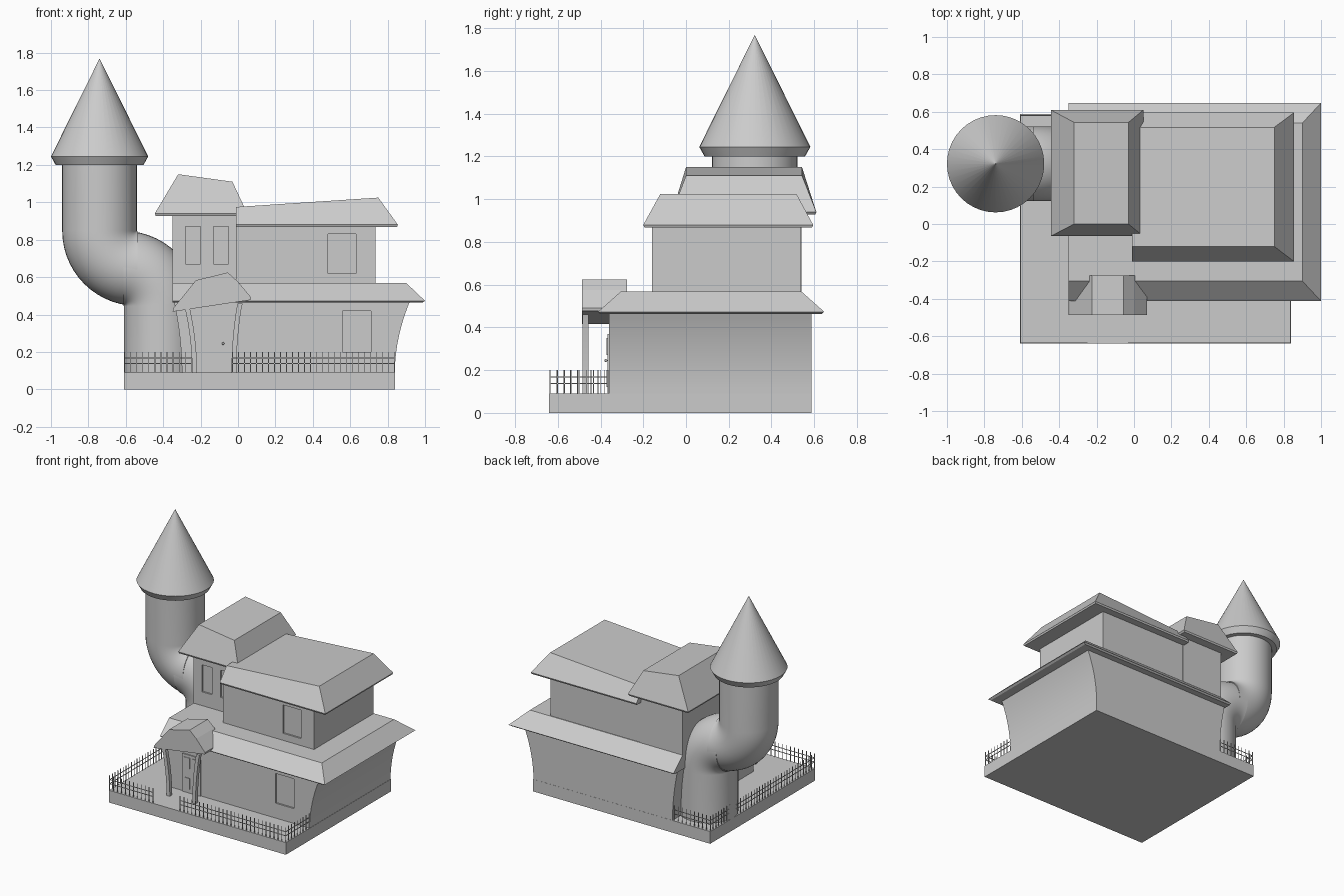
import bpy, bmesh, math
from mathutils import Vector

if "Cube" in bpy.data.objects:
    bpy.data.objects.remove(bpy.data.objects["Cube"])


def mesh_object(name, verts, faces, smooth=None):
    me = bpy.data.meshes.new(name)
    me.from_pydata(verts, [], faces)
    bm = bmesh.new()
    bm.from_mesh(me)
    bmesh.ops.recalc_face_normals(bm, faces=bm.faces)
    bm.to_mesh(me)
    bm.free()
    ob = bpy.data.objects.new(name, me)
    bpy.context.collection.objects.link(ob)
    if smooth:
        bpy.ops.object.select_all(action='DESELECT')
        ob.select_set(True)
        bpy.context.view_layer.objects.active = ob
        bpy.ops.object.shade_smooth_by_angle(angle=math.radians(smooth))
    return ob


def loft(name, rings, smooth=None):
    """Skin closed rings of equal point count and cap both ends."""
    n = len(rings[0])
    verts = [tuple(p) for r in rings for p in r]
    faces = [(i * n + j, i * n + (j + 1) % n, (i + 1) * n + (j + 1) % n, (i + 1) * n + j)
             for i in range(len(rings) - 1) for j in range(n)]
    faces += [tuple(range(n)), tuple(range(len(verts) - n, len(verts)))]
    return mesh_object(name, verts, faces, smooth)


def rect(x0, x1, y0, y1, z_left, z_right=None):
    zr = z_left if z_right is None else z_right
    return [(x0, y0, z_left), (x1, y0, zr), (x1, y1, zr), (x0, y1, z_left)]


def box(name, x0, x1, y0, y1, z0, z1):
    return loft(name, [rect(x0, x1, y0, y1, z0), rect(x0, x1, y0, y1, z1)])


def extrude_y(name, profile, y0, y1, smooth=None):
    return loft(name, [[(x, y, z) for x, z in profile] for y in (y0, y1)], smooth)


def recess(wall, x0, x1, y, z0, z1, depth=0.012):
    """Sink a shallow window panel into a front wall."""
    cutter = box("window_cutter", x0, x1, y - 0.05, y + depth, z0, z1)
    mod = wall.modifiers.new("window", 'BOOLEAN')
    mod.operation = 'DIFFERENCE'
    mod.solver = 'EXACT'
    mod.object = cutter
    bpy.ops.object.select_all(action='DESELECT')
    wall.select_set(True)
    bpy.context.view_layer.objects.active = wall
    bpy.ops.object.modifier_apply(modifier=mod.name)
    bpy.data.objects.remove(cutter)


# Base slab
box("base_slab", -0.61, 0.84, -0.64, 0.588, 0, 0.09)

# Ground floor with side walls that flare outward
steps = [i / 10 for i in range(11)]
right = [(0.838 + 0.085 * t ** 2, 0.08 + 0.40 * t) for t in steps]
left = [(-0.30 - 0.045 * t ** 2, 0.08 + 0.40 * t) for t in reversed(steps)]
ground = extrude_y("ground_floor", right + left, -0.36, 0.587, 30)
recess(ground, 0.56, 0.71, -0.36, 0.20, 0.42)

# Upper floor blocks
upper = box("upper_floor_right", -0.01, 0.735, -0.16, 0.535, 0.55, 0.90)
recess(upper, 0.48, 0.63, -0.16, 0.62, 0.83)
wing = box("upper_floor_left", -0.35, 0.0, -0.02, 0.54, 0.50, 0.96)
recess(wing, -0.28, -0.20, -0.02, 0.67, 0.87)
recess(wing, -0.13, -0.05, -0.02, 0.67, 0.87)

# Flat-topped hipped roofs with narrow eave rims
loft("lower_roof", [rect(-0.35, 0.985, -0.40, 0.635, 0.463),
                    rect(-0.35, 1.0, -0.412, 0.647, 0.473),
                    rect(-0.35, 0.90, -0.305, 0.54, 0.568)])
loft("upper_roof_right", [rect(-0.01, 0.85, -0.195, 0.59, 0.868),
                          rect(-0.01, 0.855, -0.20, 0.595, 0.88),
                          rect(-0.01, 0.75, -0.12, 0.517, 0.975, 1.025)])
loft("upper_roof_left", [rect(-0.44, 0.04, -0.06, 0.605, 0.928),
                         rect(-0.445, 0.05, -0.065, 0.61, 0.94),
                         rect(-0.32, -0.03, 0.0, 0.543, 1.15, 1.11)])

# Crooked porch roof
extrude_y("porch_roof", [(-0.35, 0.415), (-0.345, 0.435), (-0.225, 0.583), (-0.055, 0.625),
                         (0.0, 0.575), (0.07, 0.492), (0.068, 0.478)], -0.487, -0.275)

# Bowed porch posts
for name, top, foot in (("porch_post_left", -0.28, -0.232), ("porch_post_right", 0.012, -0.022)):
    rings = []
    for t in steps:
        x, z = foot + (top - foot) * t ** 2, 0.085 + 0.39 * t
        z = min(z, 0.46)
        rings.append(rect(x - 0.013, x + 0.013, -0.485, -0.457, z))
    loft(name, rings, 30)

# Front door with panels and knob
box("door", -0.20, -0.05, -0.368, -0.35, 0.085, 0.37)
for px in (-0.185, -0.115):
    for pz in (0.12, 0.27):
        box("door_panel", px, px + 0.05, -0.372, -0.36, pz, pz + 0.08)
bpy.ops.mesh.primitive_uv_sphere_add(segments=12, ring_count=8, radius=0.007, location=(-0.08, -0.375, 0.245))
bpy.context.object.name = "door_knob"

# Bent tower: two quarter bends joined in an S
R, CY, SEG = 0.2, 0.322, 40


def tube(name, path):
    """Round tube along points (x, z, tangent angle) in the plane y = CY."""
    rings = []
    for x, z, a in path:
        side = Vector((math.sin(a), 0, -math.cos(a)))
        rings.append([Vector((x, CY, z)) + side * R * math.cos(2 * math.pi * k / SEG)
                      + Vector((0, R * math.sin(2 * math.pi * k / SEG), 0)) for k in range(SEG)])
    return loft(name, rings, 40)


B = R + 0.002
angles = [math.radians(90 * i / 14) for i in range(15)]
tube("tower_lower_bend", [(-0.41, 0.085, math.pi / 2)] +
     [(-0.41 - B + B * math.cos(a), 0.445 + B * math.sin(a), math.pi / 2 + a) for a in angles])
tube("tower_upper_bend",
     [(-0.74 + B - B * math.sin(a), 0.848 - B * math.cos(a), math.pi - a) for a in angles] +
     [(-0.74, 1.21, math.pi / 2)])

# Tower cone roof
loft("tower_roof", [[(-0.74 + r * math.cos(2 * math.pi * k / SEG), CY + r * math.sin(2 * math.pi * k / SEG), z)
                     for k in range(SEG)]
                    for r, z in ((0.235, 1.20), (0.26, 1.245), (0.0005, 1.768))], 30)


# Iron fence runs: pickets with two rails
def fence(name, x0, y0, x1, y1, spacing=0.032):
    a, b = Vector((x0, y0, 0)), Vector((x1, y1, 0))
    n = max(1, round((b - a).length / spacing))
    verts, faces = [], []

    def bar(lo, hi):
        s = len(verts)
        for z in (lo[2], hi[2]):
            verts.extend(rect(lo[0], hi[0], lo[1], hi[1], z))
        faces.extend([tuple(s + i for i in f) for f in
                      ((0, 1, 2, 3), (4, 5, 6, 7), (0, 1, 5, 4), (1, 2, 6, 5), (2, 3, 7, 6), (3, 0, 4, 7))])

    w = 0.002
    for i in range(n + 1):
        p = a.lerp(b, i / n)
        bar((p.x - w, p.y - w, 0.085), (p.x + w, p.y + w, 0.20))
    for z in (0.138, 0.168):
        bar((min(x0, x1) - w, min(y0, y1) - w, z - w), (max(x0, x1) + w, max(y0, y1) + w, z + w))
    mesh_object(name, verts, faces)


fence("fence_front_left", -0.606, -0.636, -0.25, -0.636)
fence("fence_front_right", -0.03, -0.636, 0.836, -0.636)
fence("fence_left", -0.606, -0.636, -0.606, 0.58)
fence("fence_right", 0.836, -0.636, 0.836, -0.365)
fence("fence_back", -0.606, 0.58, -0.31, 0.58)
